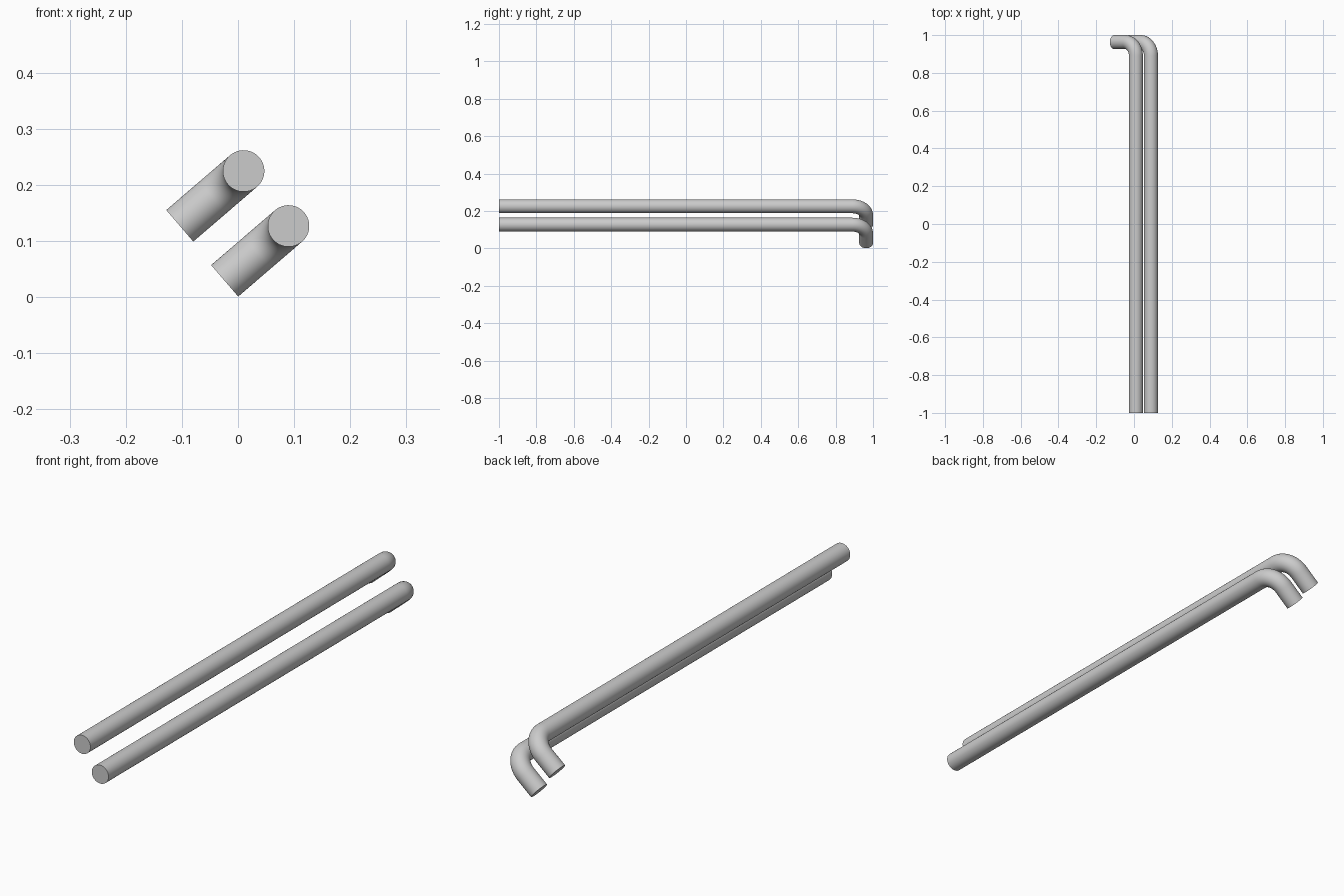
import bpy, bmesh, math
from mathutils import Vector

if "Cube" in bpy.data.objects:
    bpy.data.objects.remove(bpy.data.objects["Cube"])

R = 0.037        # rod radius
BEND = 0.073     # centreline bend radius
BACK_Y = 0.963   # centreline of the short arm
ARM = 0.15       # arm reach from the rod axis
SIDES = 48
side = Vector((-0.759, 0, -0.652)).normalized()   # direction of the short arm
back = Vector((0, 1, 0))


def bent_rod(name, x, z):
    axis = Vector((x, 0, z))
    # Path as (centre, tangent): straight rod, quarter bend, short arm
    path = [(axis - back, back)]
    corner = axis + back * (BACK_Y - BEND) + side * BEND
    steps = 16
    for i in range(steps + 1):
        a = math.pi / 2 * i / steps
        path.append((corner - side * BEND * math.cos(a) + back * BEND * math.sin(a),
                     back * math.cos(a) + side * math.sin(a)))
    path.append((axis + back * BACK_Y + side * ARM, side))

    # Sweep a round section along the path and cap both ends
    binormal = back.cross(side)
    bm = bmesh.new()
    rings = []
    for c, t in path:
        n = binormal.cross(t)
        rings.append([bm.verts.new(c + R * (n * math.cos(u) + binormal * math.sin(u)))
                      for u in (2 * math.pi * k / SIDES for k in range(SIDES))])
    for a, b in zip(rings, rings[1:]):
        for k in range(SIDES):
            j = (k + 1) % SIDES
            bm.faces.new((a[k], a[j], b[j], b[k]))
    bm.faces.new(rings[0])
    bm.faces.new(rings[-1])
    bmesh.ops.recalc_face_normals(bm, faces=bm.faces)
    mesh = bpy.data.meshes.new(name)
    bm.to_mesh(mesh)
    bm.free()
    ob = bpy.data.objects.new(name, mesh)
    bpy.context.collection.objects.link(ob)
    bpy.ops.object.select_all(action='DESELECT')
    ob.select_set(True)
    bpy.context.view_layer.objects.active = ob
    bpy.ops.object.shade_smooth_by_angle(angle=math.radians(30))


bent_rod("upper_bent_rod", 0.010, 0.225)
bent_rod("lower_bent_rod", 0.090, 0.127)
